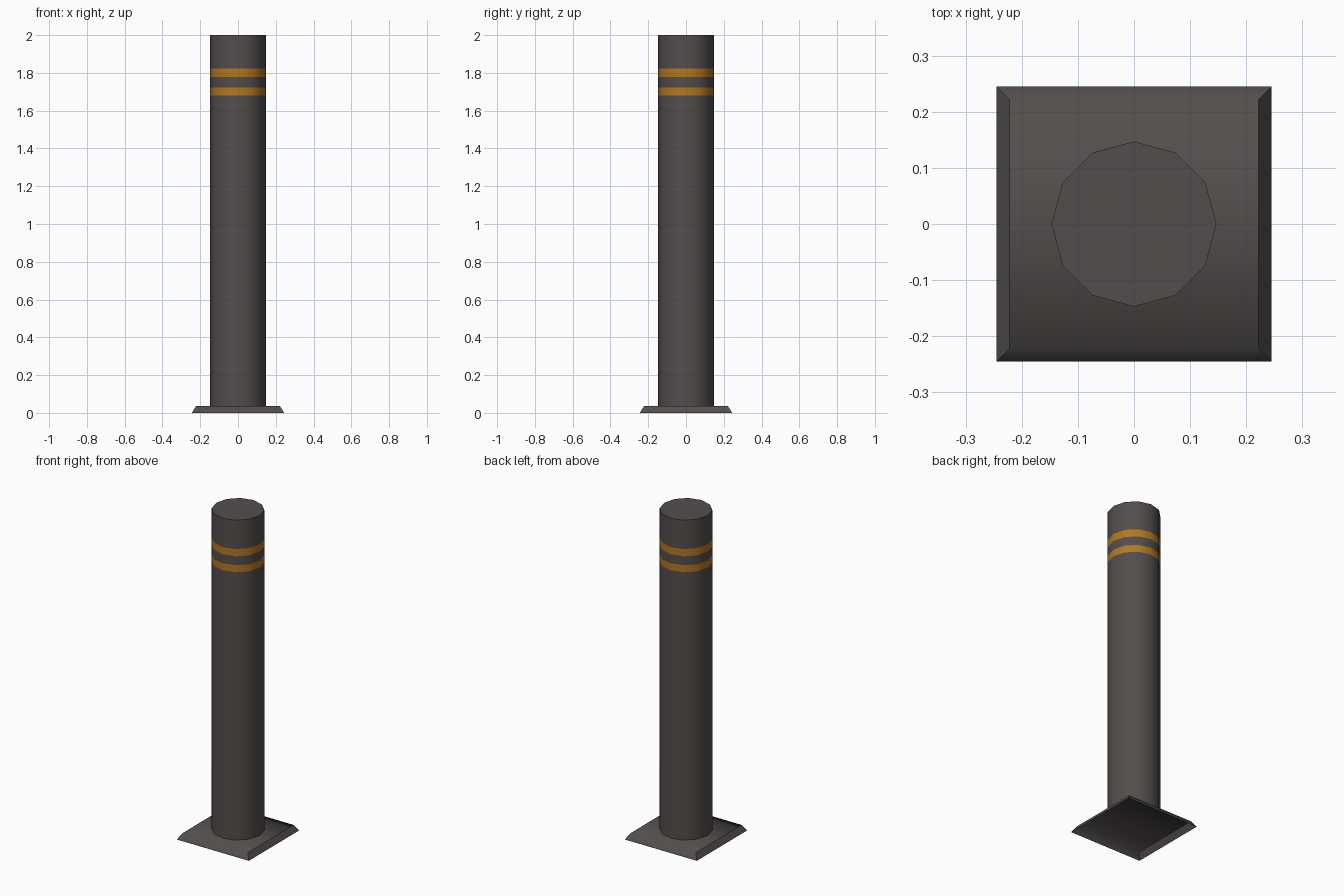
import bpy, bmesh, math

if "Cube" in bpy.data.objects:
    bpy.data.objects.remove(bpy.data.objects["Cube"])


def material(name, rgb):
    m = bpy.data.materials.new(name)
    m.diffuse_color = (*rgb, 1)
    m.use_nodes = True
    m.node_tree.nodes["Principled BSDF"].inputs["Base Color"].default_value = m.diffuse_color
    return m


GREY = material("dark grey metal", (0.085, 0.076, 0.073))
AMBER = material("amber stripe", (0.45, 0.19, 0.015))


def finish(bm, name, mats):
    mesh = bpy.data.meshes.new(name)
    bm.to_mesh(mesh)
    bm.free()
    for m in mats:
        mesh.materials.append(m)
    obj = bpy.data.objects.new(name, mesh)
    bpy.context.collection.objects.link(obj)
    return obj


# Post: 12-sided tube in stacked rings, two of the bands painted amber
SIDES, RADIUS = 12, 0.147
levels = [0.036, 1.68, 1.723, 1.778, 1.823, 2.0]
bm = bmesh.new()
rings = [[bm.verts.new((RADIUS * math.cos(i * math.tau / SIDES),
                        RADIUS * math.sin(i * math.tau / SIDES), z))
          for i in range(SIDES)] for z in levels]
for k, (low, high) in enumerate(zip(rings, rings[1:])):
    for i in range(SIDES):
        j = (i + 1) % SIDES
        f = bm.faces.new((low[i], low[j], high[j], high[i]))
        f.smooth = True
        f.material_index = 1 if k in (1, 3) else 0
cap = bm.faces.new(rings[-1])
for e in cap.edges:
    e.smooth = False
finish(bm, "post", [GREY, AMBER])

# Base plate: sloped sides, open underneath, shaded smoothly from front to back
bm = bmesh.new()
corners = [(-1, -1), (1, -1), (1, 1), (-1, 1)]
low, high = [[bm.verts.new((x * r, y * r, z)) for x, y in corners]
             for r, z in ((0.245, 0.0), (0.222, 0.036))]
bm.faces.new(high).smooth = True
for i in range(4):
    j = (i + 1) % 4
    f = bm.faces.new((low[i], low[j], high[j], high[i]))
    f.smooth = True
    if i % 2:  # left and right slopes keep crisp edges
        for e in f.edges:
            e.smooth = False
finish(bm, "base_plate", [GREY])
